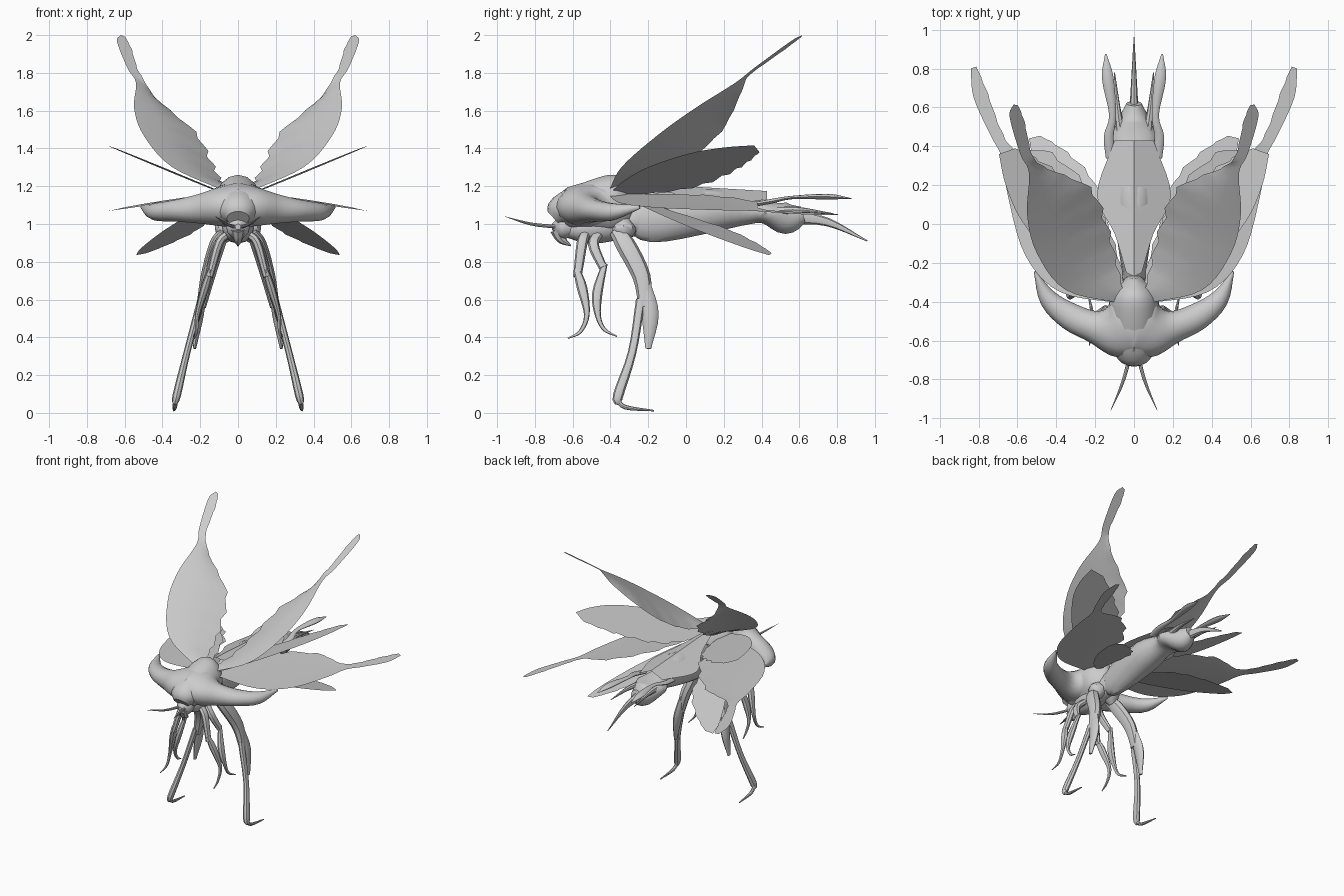
import bpy, bmesh, math
from mathutils import Vector

chitin = bpy.data.materials.new("grey chitin")
chitin.diffuse_color = (0.6, 0.6, 0.6, 1)
SIDES = ((1, "right"), (-1, "left"))


def smooth_path(pts, sub):
    """Catmull-Rom resampling."""
    p = [Vector(q) for q in pts]
    p = [p[0] * 2 - p[1]] + p + [p[-1] * 2 - p[-2]]
    out = []
    for i in range(1, len(p) - 2):
        a, b, c, d = p[i - 1:i + 3]
        for k in range(sub):
            t = k / sub
            out.append(0.5 * (2 * b + (c - a) * t + (2 * a - 5 * b + 4 * c - d) * t * t
                              + (3 * b - a - 3 * c + d) * t ** 3))
    return out + [p[-2]]


def finish(name, bm):
    me = bpy.data.meshes.new(name)
    bm.to_mesh(me)
    bm.free()
    me.materials.append(chitin)
    ob = bpy.data.objects.new(name, me)
    bpy.context.collection.objects.link(ob)
    bpy.ops.object.select_all(action='DESELECT')
    ob.select_set(True)
    bpy.context.view_layer.objects.active = ob
    bpy.ops.object.shade_smooth_by_angle(angle=math.radians(40))


def tube(name, stations, side=1, hint=(0, 0, 1), n=8, flat=1.0):
    """Elliptical tube; each station is x, y, z, width and (optionally) height radius."""
    centres = smooth_path([(s[0] * side, s[1], s[2]) for s in stations], 4)
    radii = smooth_path([(s[3], s[4] if len(s) > 4 else s[3] * flat, 0) for s in stations], 4)
    bm = bmesh.new()
    rings = []
    for i, c in enumerate(centres):
        t = centres[min(i + 1, len(centres) - 1)] - centres[max(i - 1, 0)]
        u = t.cross(Vector(hint)).normalized()
        v = u.cross(t).normalized()
        w, h = max(radii[i][0], 0.001), max(radii[i][1], 0.001)
        rings.append([bm.verts.new(c + u * w * math.cos(a) + v * h * math.sin(a))
                      for a in (2 * math.pi * k / n for k in range(n))])
    for r, q in zip(rings, rings[1:]):
        for k in range(n):
            bm.faces.new((r[k], r[(k + 1) % n], q[(k + 1) % n], q[k]))
    bm.faces.new(rings[0])
    bm.faces.new(rings[-1])
    bmesh.ops.recalc_face_normals(bm, faces=bm.faces)
    finish(name, bm)


def blade(name, plane, sag, lead, trail, ragged=0.03):
    """Mirrored thin sheets on a sloped plane, sagging near the root of the scalloped edge."""
    z0, zx, zy = plane
    for side, label in SIDES:
        bm = bmesh.new()
        rows = []
        edges = list(zip(smooth_path([p + (0,) for p in lead], 5), smooth_path([p + (0,) for p in trail], 5)))
        for i, (a, b) in enumerate(edges):
            drop = sag * math.sin(math.pi * min(1, 1.5 * i / (len(edges) - 1)))
            edge = b + (a - b) * ragged * (i % 3)
            row = []
            for k in range(4):
                p = a.lerp(edge if k == 3 else b, k / 3)
                z = z0 + zx * p.x + zy * p.y - drop * (k / 3) ** 1.5
                row.append(bm.verts.new((p.x * side, p.y, z)))
            rows.append(row)
        for r, q in zip(rows, rows[1:]):
            for k in range(3):
                f = bm.faces.new((r[k], r[k + 1], q[k + 1], q[k]))
                f.normal_update()
                if f.normal.z < 0:
                    f.normal_flip()
        finish(f"{label}_{name}", bm)


def limb(name, stations, hint=(0, 1, 0), flat=1.25):
    for side, label in SIDES:
        tube(f"{label}_{name}", stations, side, hint, 8, flat)


# Central body
tube("thorax_dome", [(0, -.7, 1.03, .06, .05), (0, -.64, 1.07, .11, .1), (0, -.42, 1.1, .13, .155),
                     (0, -.33, 1.11, .1, .14), (0, -.27, 1.12, .03, .07)], n=16)
tube("chest", [(0, -.64, .97, .04), (0, -.5, .98, .085), (0, -.25, 1.02, .06, .08)], n=12)
tube("abdomen", [(0, -.3, 1.05, .05, .06), (0, -.19, 1.03, .07, .13), (0, .12, 1.07, .11, .12),
                 (0, .33, 1.07, .085, .075), (0, .42, 1.06, .125, .06), (0, .53, 1.03, .085, .085),
                 (0, .62, 1.05, .04, .045)], n=14)
tube("stinger", [(0, .56, 1.04, .025), (0, .75, 1.01, .014), (0, .96, .91, .002)], flat=1.6)

# Crescent shield with two swept horns
half = [(.1, -.54, 1.09, .15, .105), (.2, -.53, 1.08, .085, .08), (.33, -.475, 1.07, .07, .058),
        (.44, -.385, 1.065, .048, .045), (.51, -.245, 1.09, .006, .01)]
tube("horned_shield", [(-s[0],) + s[1:] for s in reversed(half)] + [(0, -.51, 1.1, .19, .12)] + half, n=14)

# Head with beak and antennae
tube("head", [(0, -.71, .985, .015), (0, -.66, .985, .062), (0, -.6, .98, .05)], n=12)
tube("beak", [(0, -.68, .97, .04), (0, -.66, .92, .025), (0, -.61, .885, .004)], hint=(0, 1, 0))
limb("antenna", [(.02, -.68, .985, .01), (.06, -.82, 1.0, .008), (.12, -.96, 1.04, .001)], (0, 0, 1), 1)

# Four pairs of wings: plan outlines laid on sloped planes
blade("upper_wing", (1.417, .3, .646), .13,
      [(.06, -.41), (.35, -.34), (.5, -.15), (.55, .05), (.54, .26), (.585, .36), (.64, .55), (.62, .615)],
      [(.05, -.36), (.08, -.2), (.13, 0), (.22, .19), (.44, .285), (.52, .35), (.56, .52), (.595, .61)])
blade("second_wing", (1.125, .43, -.02), 0,
      [(.06, -.41), (.24, -.32), (.41, -.19), (.58, .02), (.66, .2), (.695, .36)],
      [(.04, -.36), (.08, -.15), (.17, .07), (.33, .23), (.48, .33), (.61, .39)])
blade("tailed_wing", (1.165, -.14, 0), -.015,
      [(.06, -.41), (.38, -.35), (.56, -.16), (.65, .15), (.68, .34), (.74, .46), (.825, .65), (.84, .8)],
      [(.05, -.36), (.1, -.13), (.2, .15), (.42, .37), (.61, .385), (.685, .49), (.75, .67), (.81, .81)])
blade("lower_wing", (1.08, -.25, -.25), 0,
      [(.05, -.35), (.22, -.18), (.39, .06), (.51, .31), (.54, .44)],
      [(.05, -.3), (.12, -.04), (.2, .22), (.34, .37), (.48, .455)])

# Folded cover over the abdomen
blade("abdomen_cover", (1.2, -.45, -.06), 0,
      [(.04, -.25), (.1, -.05), (.19, .15), (.1, .43)], [(0, -.27), (0, -.05), (0, .15), (0, .43)], 0)

# Hind legs
limb("hind_coxa", [(.04, -.33, 1.03, .03), (.06, -.33, .97, .065), (.08, -.33, .91, .025)], flat=1)
limb("hind_femur", [(.07, -.37, .96, .03), (.11, -.32, .89, .042), (.16, -.235, .72, .038), (.195, -.22, .56, .025)])
limb("hind_knee_flap", [(.18, -.22, .68, .018), (.205, -.19, .52, .024), (.23, -.2, .34, .008)], flat=1.9)
limb("hind_tibia", [(.195, -.24, .6, .02), (.27, -.285, .32, .018), (.325, -.36, .09, .022), (.335, -.35, .05, .01)])
limb("hind_foot", [(.33, -.37, .075, .012), (.335, -.32, .03, .012), (.34, -.17, .012, .004)], (0, 0, 1), 1)

# Front and middle legs
limb("front_thigh", [(.05, -.53, .95, .02), (.1, -.55, .9, .023), (.15, -.575, .72, .018)])
limb("front_shin", [(.145, -.58, .76, .014), (.175, -.55, .66, .022), (.215, -.525, .52, .012),
                    (.22, -.56, .43, .008), (.23, -.625, .395, .003)])
limb("middle_thigh", [(.05, -.46, .95, .02), (.11, -.49, .89, .023), (.15, -.44, .77, .018)])
limb("middle_shin", [(.145, -.43, .79, .012), (.185, -.47, .63, .022), (.215, -.465, .51, .012),
                     (.22, -.43, .44, .008), (.235, -.365, .405, .003)])

# Tail paddles and spines
limb("tail_paddle", [(.12, .34, 1.1, .025), (.13, .45, 1.12, .025), (.11, .56, 1.14, .018),
                     (.135, .75, 1.145, .03), (.145, .875, 1.135, .004)], (0, 0, 1), .5)
limb("tail_spine", [(.07, .48, 1.07, .025), (.085, .6, 1.075, .015), (.1, .78, 1.055, .002)], (0, 0, 1), 1)
